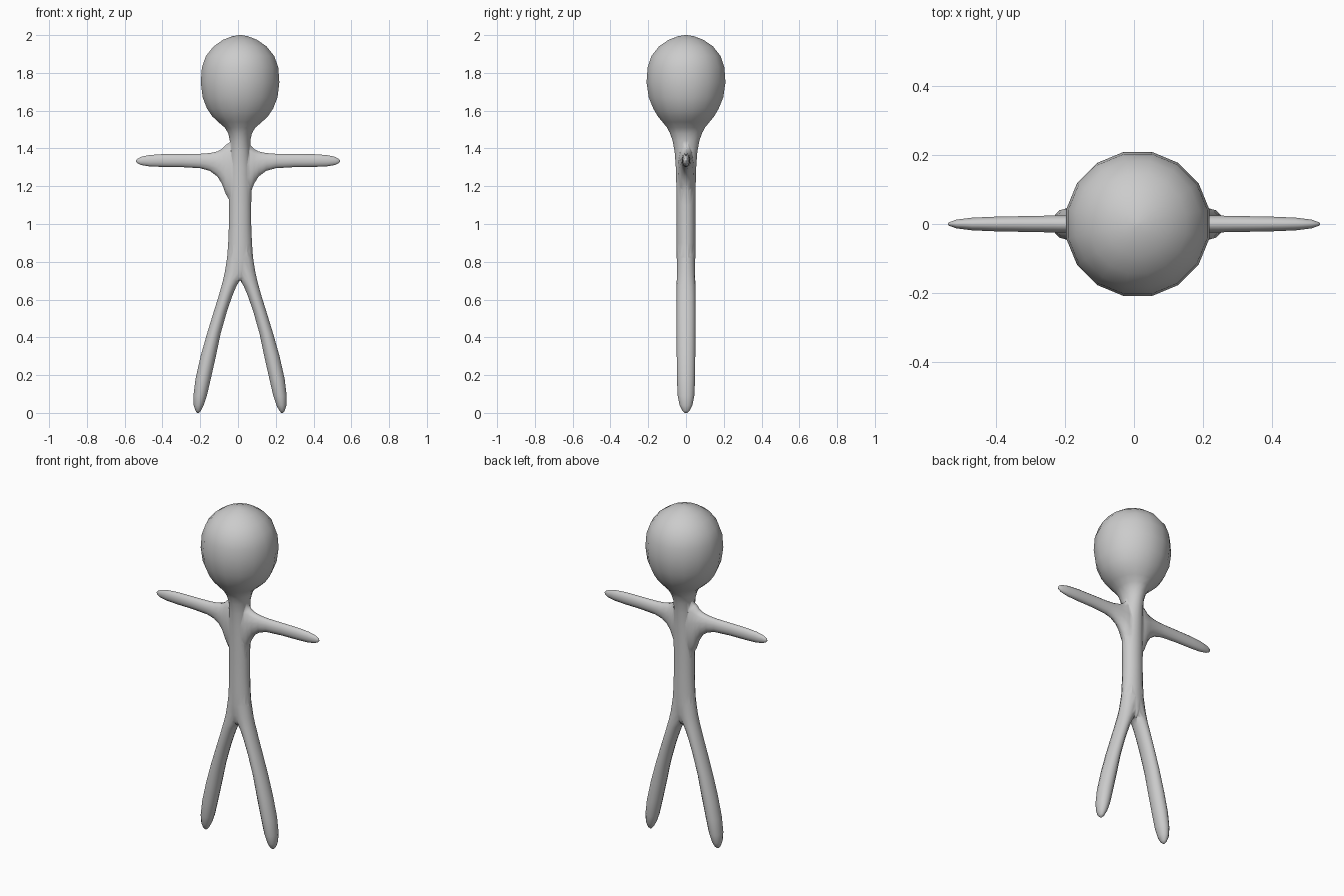
import bpy, bmesh
from math import sin, cos, pi


def loft(name, sections, sides, axis="z"):
    """Skin elliptical rings: (position, offset, half width, half depth)."""
    bm = bmesh.new()
    rings = []
    for p, off, hw, hd in sections:
        ring = []
        for i in range(sides):
            a = 2 * pi * (i + 0.5) / sides
            u, v = off + hw * cos(a), hd * sin(a)
            ring.append(bm.verts.new((u, v, p) if axis == "z" else (p, v, u)))
        rings.append(ring)
    for r0, r1 in zip(rings, rings[1:]):
        for i in range(sides):
            j = (i + 1) % sides
            bm.faces.new((r0[i], r0[j], r1[j], r1[i]))
    bm.faces.new(rings[0])
    bm.faces.new(rings[-1])
    bmesh.ops.recalc_face_normals(bm, faces=bm.faces)
    for f in bm.faces:
        f.smooth = True
    me = bpy.data.meshes.new(name)
    bm.to_mesh(me)
    bm.free()
    ob = bpy.data.objects.new(name, me)
    bpy.context.collection.objects.link(ob)
    return ob


CX = 0.011  # body axis sits slightly right of centre

# head, neck and trunk: z, half width, half depth
trunk = [(0.70, .010, .034), (0.72, .030, .043), (0.76, .058, .048), (0.82, .070, .050),
         (0.90, .064, .050), (1.00, .060, .050), (1.10, .060, .050), (1.20, .062, .052),
         (1.30, .062, .055), (1.38, .056, .061), (1.44, .055, .072), (1.48, .064, .086),
         (1.51, .082, .102), (1.54, .118, .127), (1.57, .150, .152), (1.61, .178, .176),
         (1.67, .202, .201), (1.75, .212, .213), (1.83, .206, .207), (1.89, .184, .186),
         (1.94, .143, .146), (1.975, .092, .094), (1.993, .045, .046), (2.0, .008, .008)]
body = loft("body", [(z, CX, w, d) for z, w, d in trunk], 16)

# arms: x, bottom z, top z, half depth
half = [(.04, 1.11, 1.44, .044), (.065, 1.155, 1.423, .042), (.085, 1.21, 1.400, .038),
        (.11, 1.25, 1.386, .034), (.15, 1.28, 1.377, .029), (.20, 1.294, 1.373, .026),
        (.30, 1.30, 1.372, .024), (.40, 1.301, 1.371, .022), (.47, 1.304, 1.366, .019),
        (.515, 1.312, 1.356, .013), (.535, 1.323, 1.344, .006), (.54, 1.331, 1.336, .002)]
arm = [(x, (a + b) / 2, (b - a) / 2, d) for x, a, b, d in half]
arms = loft("arms", [(-x, *r) for x, *r in reversed(arm)] + arm, 12, "x")

# legs: z, inner x, outer x, half depth
leg = [(0.0, .218, .228, .006), (.012, .207, .237, .020), (.04, .192, .246, .034),
       (.09, .175, .248, .044), (.18, .154, .237, .048), (.30, .127, .210, .049),
       (.42, .102, .176, .049), (.54, .068, .139, .049), (.62, .040, .114, .049),
       (.67, .019, .100, .049), (.70, .001, .092, .049), (.75, -.02, .081, .048),
       (.82, -.03, .070, .047), (.90, -.03, .058, .044)]
limbs = [arms]
for side, s in (("left", -1), ("right", 1)):
    limbs.append(loft(side + "_leg",
                      [(z, CX + s * (a + b) / 2, (b - a) / 2, d) for z, a, b, d in leg], 14))

# fuse the limbs into one continuous figure
for limb in limbs:
    m = body.modifiers.new("join_" + limb.name, "BOOLEAN")
    m.operation = "UNION"
    m.solver = "EXACT"
    m.object = limb
    limb.hide_render = True
bpy.context.view_layer.update()
fused = bpy.data.meshes.new_from_object(
    body.evaluated_get(bpy.context.evaluated_depsgraph_get()))
body.modifiers.clear()
body.data = fused
for limb in limbs:
    bpy.data.objects.remove(limb)
for f in body.data.polygons:
    f.use_smooth = True
